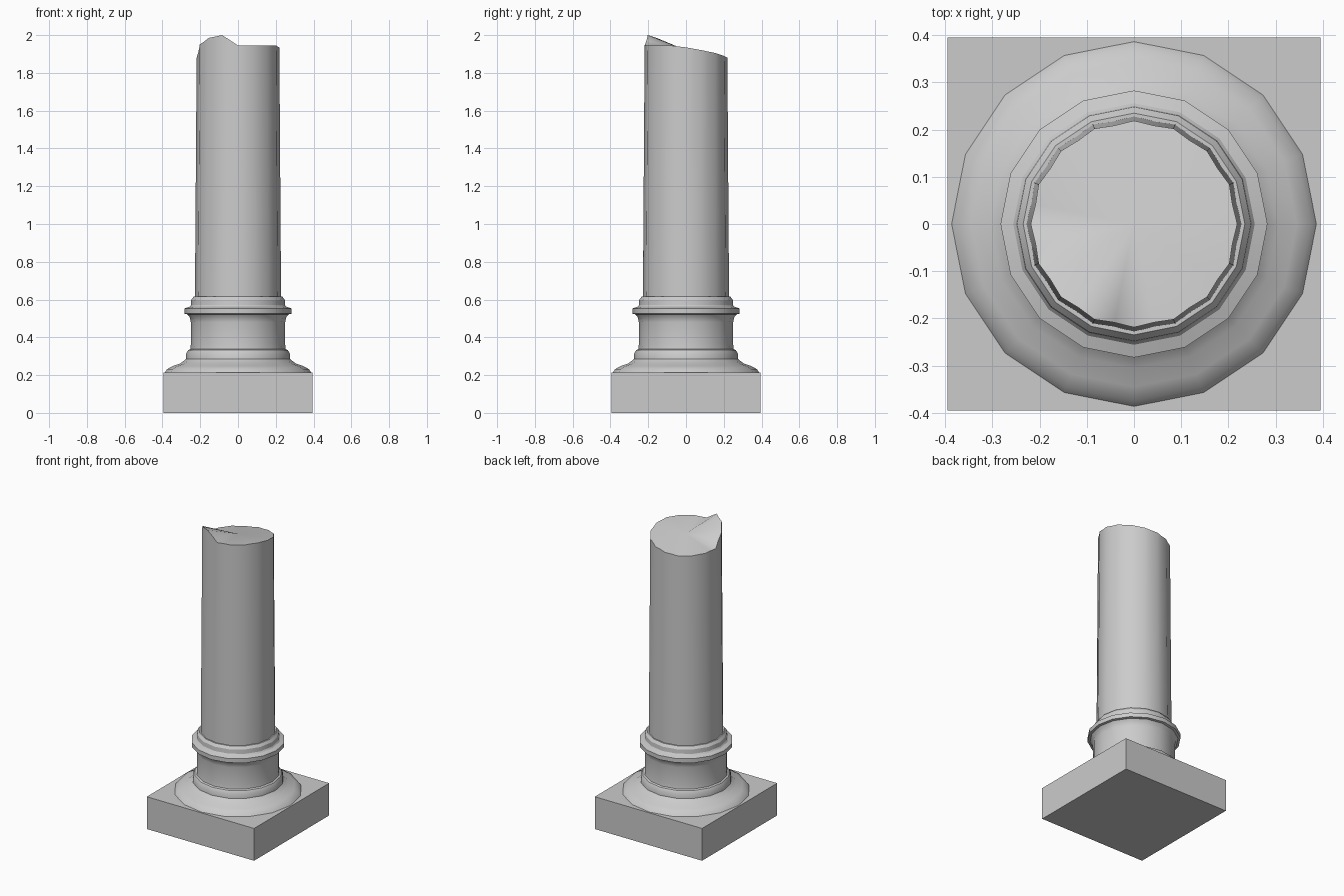
import bpy, bmesh, math

if "Cube" in bpy.data.objects:
    bpy.data.objects.remove(bpy.data.objects["Cube"])

SIDES = 16


def finish(bm, name, angle):
    bmesh.ops.recalc_face_normals(bm, faces=bm.faces)
    me = bpy.data.meshes.new(name)
    bm.to_mesh(me)
    bm.free()
    ob = bpy.data.objects.new(name, me)
    bpy.context.collection.objects.link(ob)
    if angle:
        bpy.ops.object.select_all(action='DESELECT')
        ob.select_set(True)
        bpy.context.view_layer.objects.active = ob
        bpy.ops.object.shade_smooth_by_angle(angle=math.radians(angle))
    return ob


def bridge(bm, rings):
    for a, b in zip(rings, rings[1:]):
        n = len(a)
        for i in range(n):
            j = (i + 1) % n
            bm.faces.new((a[i], a[j], b[j], b[i]))


def lathe(name, profile):
    bm = bmesh.new()
    rings = []
    for r, z in profile:
        rings.append([bm.verts.new((r * math.cos(2 * math.pi * i / SIDES),
                                    r * math.sin(2 * math.pi * i / SIDES), z))
                      for i in range(SIDES)])
    bridge(bm, rings)
    bm.faces.new(rings[0][::-1])
    bm.faces.new(rings[-1])
    return finish(bm, name, 32)


# square plinth
bm = bmesh.new()
bmesh.ops.create_cube(bm, size=1)
for v in bm.verts:
    v.co.x *= 0.79
    v.co.y *= 0.79
    v.co.z = (v.co.z + 0.5) * 0.215
finish(bm, "plinth", 0)

# spreading foot, drum and collar mouldings
lathe("base_mouldings", [
    (0.388, 0.213), (0.375, 0.232), (0.345, 0.248), (0.305, 0.262), (0.282, 0.28),
    (0.276, 0.285), (0.274, 0.315), (0.264, 0.332), (0.253, 0.337), (0.25, 0.36),
    (0.25, 0.48), (0.255, 0.505), (0.268, 0.522), (0.283, 0.525), (0.283, 0.553),
    (0.256, 0.562), (0.25, 0.57), (0.248, 0.598), (0.235, 0.615)])

# fluted shaft: ridges at the corners, shallow grooves between; broken top rim
rim = [1.935, 1.92, 1.905, 1.89, 1.88, 1.872, 1.874, 1.876,
       1.88, 1.95, 1.985, 2.0, 1.945, 1.946, 1.946, 1.945]
bm = bmesh.new()
lower, upper = [], []
for i in range(SIDES * 2):
    a = math.pi * i / SIDES
    k = i // 2
    z = rim[k]
    f, inset = 1.0, 0.0
    if i % 2:
        z = (rim[k] + rim[(k + 1) % SIDES]) / 2
        f, inset = math.cos(math.pi / SIDES), 0.002
    for ring, r, h in ((lower, 0.228, 0.61), (upper, 0.219, z)):
        r = r * f - inset
        ring.append(bm.verts.new((r * math.cos(a), r * math.sin(a), h)))
bridge(bm, [lower, upper])
bm.faces.new(lower[::-1])
centre = bm.verts.new((0, 0, 1.92))
for i in range(len(upper)):
    bm.faces.new((upper[i], upper[(i + 1) % len(upper)], centre))
finish(bm, "broken_shaft", 40)
